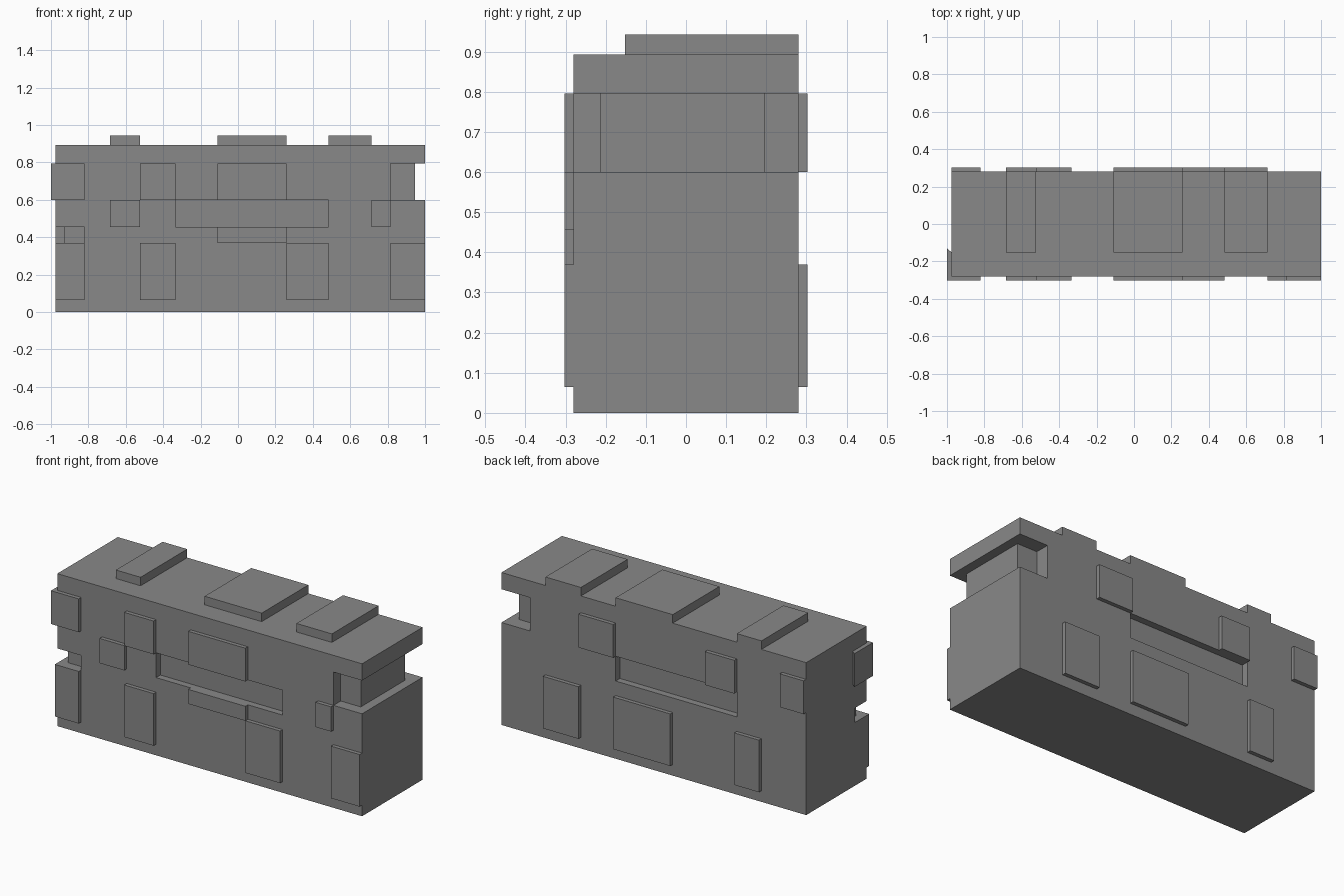
import bpy
import bmesh

cube = bpy.data.objects.get("Cube")
if cube:
    bpy.data.objects.remove(cube, do_unlink=True)

stone = bpy.data.materials.new("grey_stone")
stone.use_nodes = True
GREY = (0.25, 0.25, 0.25, 1)
stone.diffuse_color = GREY
stone.node_tree.nodes["Principled BSDF"].inputs["Base Color"].default_value = GREY

# Wall planes and brick courses
LEFT, RIGHT = -0.975, 1.0
FRONT, BACK, TOP = -0.28, 0.28, 0.893
RAISE = 0.023
BASE, LOW, MID, HIGH = (0.065, 0.37), (0.37, 0.455), (0.455, 0.60), (0.60, 0.795)


def prism(name, outline, z):
    """Extrude a plan outline between two heights."""
    bm = bmesh.new()
    face = bm.faces.new([bm.verts.new((x, y, z[0])) for x, y in outline])
    top = bmesh.ops.extrude_face_region(bm, geom=[face])["geom"]
    bmesh.ops.translate(bm, vec=(0, 0, z[1] - z[0]),
                        verts=[v for v in top if isinstance(v, bmesh.types.BMVert)])
    bmesh.ops.recalc_face_normals(bm, faces=bm.faces)
    mesh = bpy.data.meshes.new(name)
    bm.to_mesh(mesh)
    bm.free()
    mesh.materials.append(stone)
    obj = bpy.data.objects.new(name, mesh)
    bpy.context.collection.objects.link(obj)
    return obj


def block(name, x, y, z):
    return prism(name, [(x[0], y[0]), (x[1], y[0]), (x[1], y[1]), (x[0], y[1])], z)


def carve(target, cutter):
    cutter.hide_render = True
    mod = target.modifiers.new("recess", "BOOLEAN")
    mod.operation, mod.solver, mod.object = "DIFFERENCE", "EXACT", cutter
    bpy.context.view_layer.objects.active = target
    bpy.ops.object.modifier_apply(modifier=mod.name)
    bpy.data.objects.remove(cutter, do_unlink=True)


# Wall core
wall = block("wall_core", (LEFT, RIGHT), (FRONT, BACK), (0, TOP))

# Long slots, the missing end brick and the missing corner brick
carve(wall, block("front_slot", (-0.335, 0.485), (-0.4, FRONT + 0.04), MID))
carve(wall, block("back_slot", (-0.525, 0.26), (BACK - 0.04, 0.4), MID))
carve(wall, prism("end_gap", [(0.815, -0.4), (1.1, -0.4), (1.1, 0.4), (0.815, 0.4),
                              (0.815, 0.195), (0.945, 0.195),
                              (0.945, -0.213), (0.815, -0.213)], HIGH))
carve(wall, prism("corner_gap", [(-1.1, -0.4), (-0.82, -0.4), (-0.82, -0.245),
                                 (-0.93, -0.245), (-0.93, -0.17), (-1.1, -0.17)], LOW))

# Raised bricks on the front
front_bricks = [
    (-0.525, -0.335, HIGH), (-0.11, 0.26, HIGH),
    (-0.685, -0.525, MID), (0.715, 0.815, MID), (-0.11, 0.26, LOW),
    (LEFT, -0.82, BASE), (-0.525, -0.335, BASE),
    (0.26, 0.485, BASE), (0.815, RIGHT, BASE),
]
for i, (x0, x1, course) in enumerate(front_bricks, 1):
    block(f"front_brick_{i}", (x0, x1), (FRONT - RAISE, FRONT), course)

# Raised bricks on the back
back_bricks = [
    (LEFT, -0.82, HIGH), (-0.525, -0.335, HIGH), (0.26, 0.485, HIGH),
    (-0.685, -0.525, BASE), (-0.11, 0.26, BASE), (0.485, 0.715, BASE),
]
for i, (x0, x1, course) in enumerate(back_bricks, 1):
    block(f"back_brick_{i}", (x0, x1), (BACK, BACK + RAISE), course)

# Raised brick wrapping the front corner, with a bevelled end
prism("corner_brick", [(-1.0, FRONT - RAISE), (-0.82, FRONT - RAISE), (-0.82, FRONT),
                       (LEFT, FRONT), (LEFT, -0.152), (-1.0, -0.13)], HIGH)

# Capping bricks on top
for i, x in enumerate([(-0.685, -0.525), (-0.11, 0.26), (0.485, 0.715)], 1):
    block(f"cap_brick_{i}", x, (-0.152, BACK), (TOP, 0.943))
